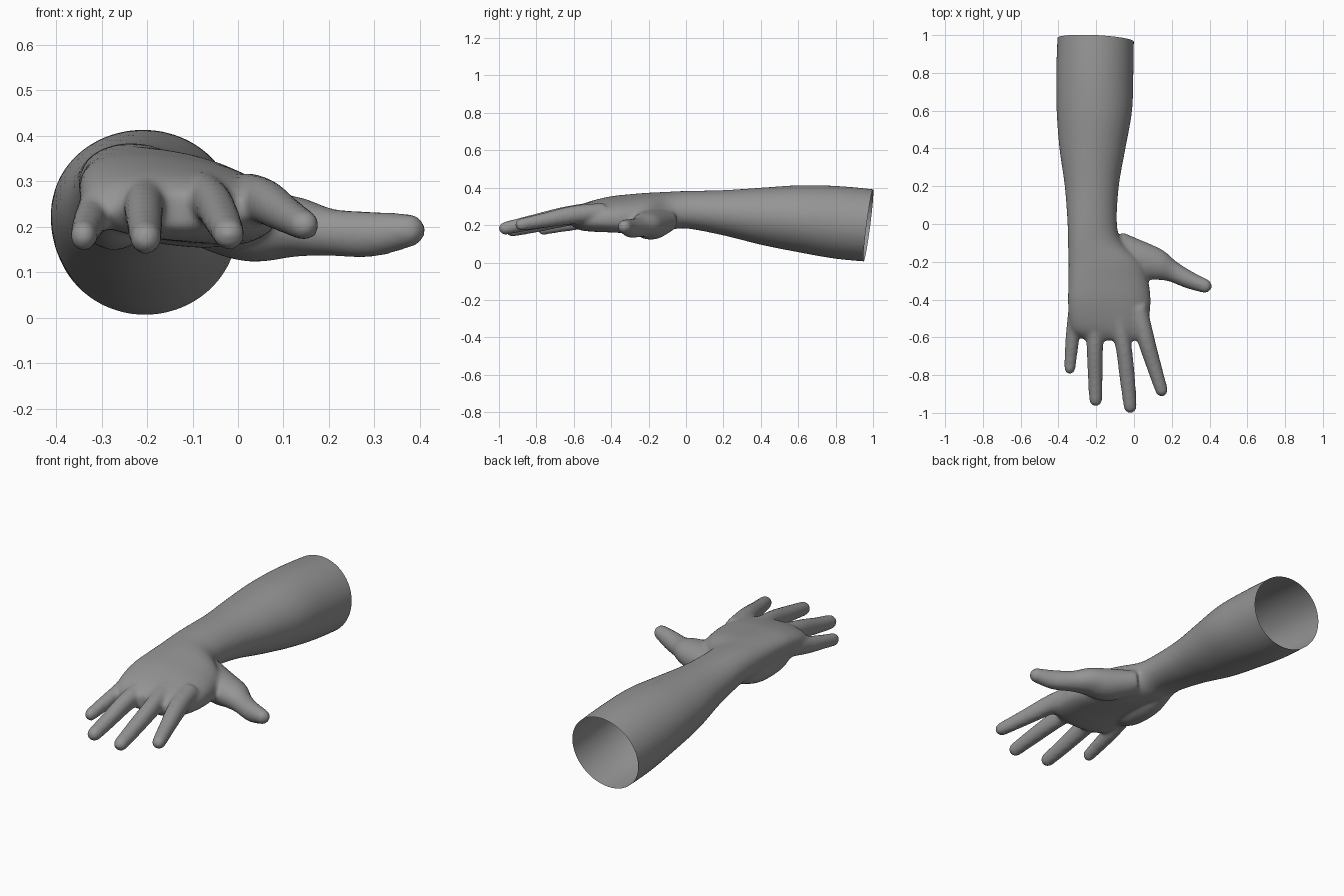
import bpy, bmesh, math
from mathutils import Vector

if "Cube" in bpy.data.objects:
    bpy.data.objects.remove(bpy.data.objects["Cube"])

skin = bpy.data.materials.new("plain grey")
skin.diffuse_color = (0.3, 0.3, 0.3, 1)
skin.use_nodes = True
skin.node_tree.nodes["Principled BSDF"].inputs["Base Color"].default_value = skin.diffuse_color

bm = bmesh.new()


def spline(keys, steps):
    """Resample key tuples with a Catmull-Rom curve."""
    out = []
    for i in range(len(keys) - 1):
        a, b = keys[max(i - 1, 0)], keys[i]
        c, d = keys[i + 1], keys[min(i + 2, len(keys) - 1)]
        for s in range(steps):
            t = s / steps
            out.append([0.5 * (2 * q + (r - p) * t + (2 * p - 5 * q + 4 * r - u) * t * t
                               + (3 * q - p - 3 * r + u) * t ** 3)
                        for p, q, r, u in zip(a, b, c, d)])
    out.append(list(keys[-1]))
    return out


def skin_rings(rings):
    """Bridge the rings into a closed tube."""
    loops = [[bm.verts.new(p) for p in ring] for ring in rings]
    n = len(loops[0])
    for a, b in zip(loops, loops[1:]):
        for i in range(n):
            j = (i + 1) % n
            bm.faces.new((a[i], a[j], b[j], b[i]))
    bm.faces.new(loops[0][::-1])
    bm.faces.new(loops[-1])


def arm(keys, n=40):
    """Loft of cross-sections: y, x0, x1, z0, z1, shear, squareness."""
    rings = []
    for y, x0, x1, z0, z1, shear, p in spline(keys, 5):
        ring = []
        for i in range(n):
            a = 2 * math.pi * i / n
            c, s = math.cos(a), math.sin(a)
            dx = (x1 - x0) / 2 * math.copysign(abs(c) ** (2 / p), c)
            dz = (z1 - z0) / 2 * math.copysign(abs(s) ** (2 / p), s)
            ring.append(((x0 + x1) / 2 + dx, y, (z0 + z1) / 2 + dz - shear * dx))
        rings.append(ring)
    skin_rings(rings)


def digit(keys, n=20):
    """Tapered tube with a round tip: x, y, z, half width, half height."""
    pts = spline(keys, 5)
    rings = []

    def add(centre, d, w, h):
        side = d.cross(Vector((0, 0, 1))).normalized()
        up = side.cross(d)
        rings.append([centre + side * w * math.cos(2 * math.pi * i / n)
                      + up * h * math.sin(2 * math.pi * i / n) for i in range(n)])

    for i, k in enumerate(pts):
        d = (Vector(pts[min(i + 1, len(pts) - 1)][:3]) - Vector(pts[max(i - 1, 0)][:3])).normalized()
        add(Vector(k[:3]), d, k[3], k[4])
    end, w, h = Vector(pts[-1][:3]), pts[-1][3], pts[-1][4]
    for a in (20, 40, 60, 78):
        a = math.radians(a)
        add(end + d * w * math.sin(a), d, w * math.cos(a), h * math.cos(a))
    skin_rings(rings)


# Forearm, wrist and palm
arm([(1.10, -.40, .00, -.005, .375, 0, 2),
     (1.00, -.405, .00, .002, .392, 0, 2),
     (0.80, -.412, -.003, .02, .41, 0, 2),
     (0.60, -.41, -.01, .055, .413, 0, 2),
     (0.40, -.395, -.045, .095, .40, 0, 2),
     (0.20, -.367, -.08, .145, .387, .03, 2),
     (0.00, -.352, -.09, .183, .382, .08, 2.1),
     (-0.10, -.35, -.06, .172, .376, .12, 2.2),
     (-0.20, -.347, .04, .16, .368, .14, 2.3),
     (-0.30, -.347, .075, .163, .358, .14, 2.4),
     (-0.40, -.35, .088, .167, .348, .12, 2.4),
     (-0.50, -.345, .08, .168, .328, .08, 2.4),
     (-0.57, -.325, .06, .175, .305, .04, 2.3),
     (-0.615, -.26, .03, .2, .275, 0, 2)])

# Heel of the palm on the little finger side
digit([(-.26, -.08, .235, .06, .05), (-.27, -.2, .215, .07, .065),
       (-.275, -.34, .215, .068, .06), (-.28, -.42, .225, .05, .045)])

# Thumb with its fleshy base
digit([(-.10, -.10, .225, .07, .06), (.02, -.18, .203, .095, .08),
       (.12, -.215, .2, .085, .068), (.20, -.25, .188, .057, .053),
       (.29, -.295, .183, .047, .051), (.375, -.328, .192, .038, .038)])

# Four fingers
digit([(.02, -.44, .27, .05, .05), (.06, -.60, .255, .047, .05),
       (.105, -.75, .227, .04, .041), (.146, -.88, .203, .034, .034)])
digit([(-.09, -.46, .28, .05, .05), (-.055, -.65, .25, .043, .049),
       (-.035, -.82, .215, .041, .041), (-.02, -.967, .183, .035, .035)])
digit([(-.20, -.46, .275, .05, .05), (-.207, -.65, .24, .044, .049),
       (-.205, -.82, .198, .039, .041), (-.203, -.93, .174, .035, .036)])
digit([(-.305, -.43, .255, .04, .05), (-.322, -.57, .22, .038, .044),
       (-.334, -.69, .195, .034, .036), (-.34, -.765, .179, .03, .033)])

bmesh.ops.recalc_face_normals(bm, faces=bm.faces)
mesh = bpy.data.meshes.new("hand_and_forearm")
bm.to_mesh(mesh)
bm.free()
hand = bpy.data.objects.new("hand_and_forearm", mesh)
bpy.context.collection.objects.link(hand)
bpy.context.view_layer.objects.active = hand
hand.select_set(True)

# Fuse the parts into one soft surface
fuse = hand.modifiers.new("fuse", 'REMESH')
fuse.mode = 'VOXEL'
fuse.voxel_size = 0.01
soften = hand.modifiers.new("soften", 'SMOOTH')
soften.factor = 0.5
soften.iterations = 10
for name in ("fuse", "soften"):
    bpy.ops.object.modifier_apply(modifier=name)

# Slanted open end of the forearm
bm = bmesh.new()
bm.from_mesh(hand.data)
bmesh.ops.bisect_plane(bm, geom=bm.verts[:] + bm.edges[:] + bm.faces[:],
                       plane_co=(-.2, .975, .2), plane_no=(.05, 1, -.13), clear_outer=True)
bm.to_mesh(hand.data)
bm.free()

hand.data.materials.clear()
hand.data.materials.append(skin)
bpy.ops.object.shade_smooth()
